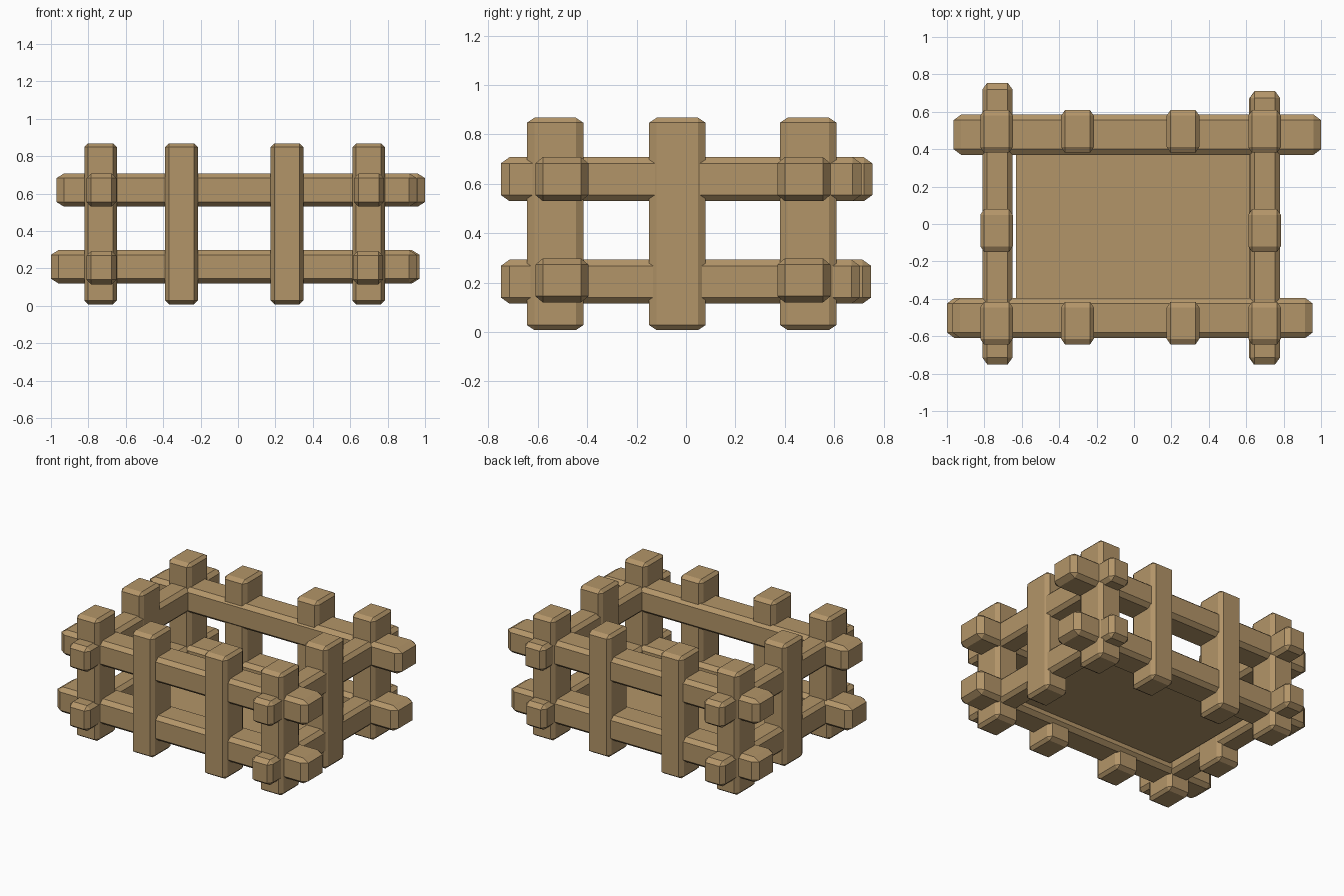
import bpy, bmesh
from mathutils import Vector

if "Cube" in bpy.data.objects:
    bpy.data.objects.remove(bpy.data.objects["Cube"])

wood = bpy.data.materials.new("wood")
wood.diffuse_color = (0.45, 0.30, 0.14, 1)
wood.use_nodes = True
wood.node_tree.nodes["Principled BSDF"].inputs["Base Color"].default_value = wood.diffuse_color


def finish(name, bm):
    bmesh.ops.recalc_face_normals(bm, faces=bm.faces)
    mesh = bpy.data.meshes.new(name)
    bm.to_mesh(mesh)
    bm.free()
    mesh.materials.append(wood)
    obj = bpy.data.objects.new(name, mesh)
    bpy.context.collection.objects.link(obj)


def beam(name, lo, hi, chamfer):
    """Chamfered timber between two corners, with a chamfer size per axis."""
    lo, hi = Vector(lo), Vector(hi)
    mid, half = (lo + hi) / 2, (hi - lo) / 2
    bm = bmesh.new()
    bmesh.ops.create_cube(bm, size=2)
    bmesh.ops.bevel(bm, geom=bm.edges[:], offset=0.3, segments=1,
                    affect='EDGES', profile=0.5)
    for v in bm.verts:
        for i in range(3):
            s = 1 if v.co[i] > 0 else -1
            outer = abs(v.co[i]) > 0.99
            v.co[i] = mid[i] + s * (half[i] - (0 if outer else chamfer[i]))
    finish(name, bm)


# Upright posts: four along front and back, one in the middle of each side
post_x = (-0.735, -0.302, 0.262, 0.698)
posts = [(x, y) for y in (-0.53, 0.495) for x in post_x]
posts += [(post_x[0], -0.035), (post_x[3], -0.035)]
for x, y in posts:
    beam("post", (x - 0.087, y - 0.114, 0.008), (x + 0.087, y + 0.114, 0.868),
         (0.02, 0.03, 0.02))

# Long rails: start x, end x, inner and outer y, bottom z
long_rails = [
    ("front_lower_rail", -1.0, 0.955, -0.61, -0.395, 0.12),
    ("front_upper_rail", -0.97, 0.955, -0.61, -0.395, 0.53),
    ("back_lower_rail", -0.96, 0.97, 0.37, 0.585, 0.12),
    ("back_upper_rail", -0.965, 1.0, 0.37, 0.585, 0.53),
]
for name, x0, x1, y0, y1, z in long_rails:
    beam(name, (x0, y0, z), (x1, y1, z + 0.178), (0.04, 0.03, 0.025))

# Short side rails: start y, end y, x range, bottom z
side_rails = [
    ("left_lower_rail", -0.75, 0.75, -0.81, -0.65, 0.115),
    ("left_upper_rail", -0.75, 0.755, -0.81, -0.65, 0.53),
    ("right_lower_rail", -0.75, 0.705, 0.615, 0.775, 0.115),
    ("right_upper_rail", -0.75, 0.71, 0.62, 0.78, 0.53),
]
for name, y0, y1, x0, x1, z in side_rails:
    beam(name, (x0, y0, z), (x1, y1, z + 0.178), (0.025, 0.035, 0.025))

# Floor sheet just above the lower edge of the bottom rails
bm = bmesh.new()
bm.faces.new([bm.verts.new((x, y, 0.175)) for x, y in
              ((-0.632, -0.43), (0.65, -0.43), (0.65, 0.41), (-0.632, 0.41))])
finish("floor", bm)
